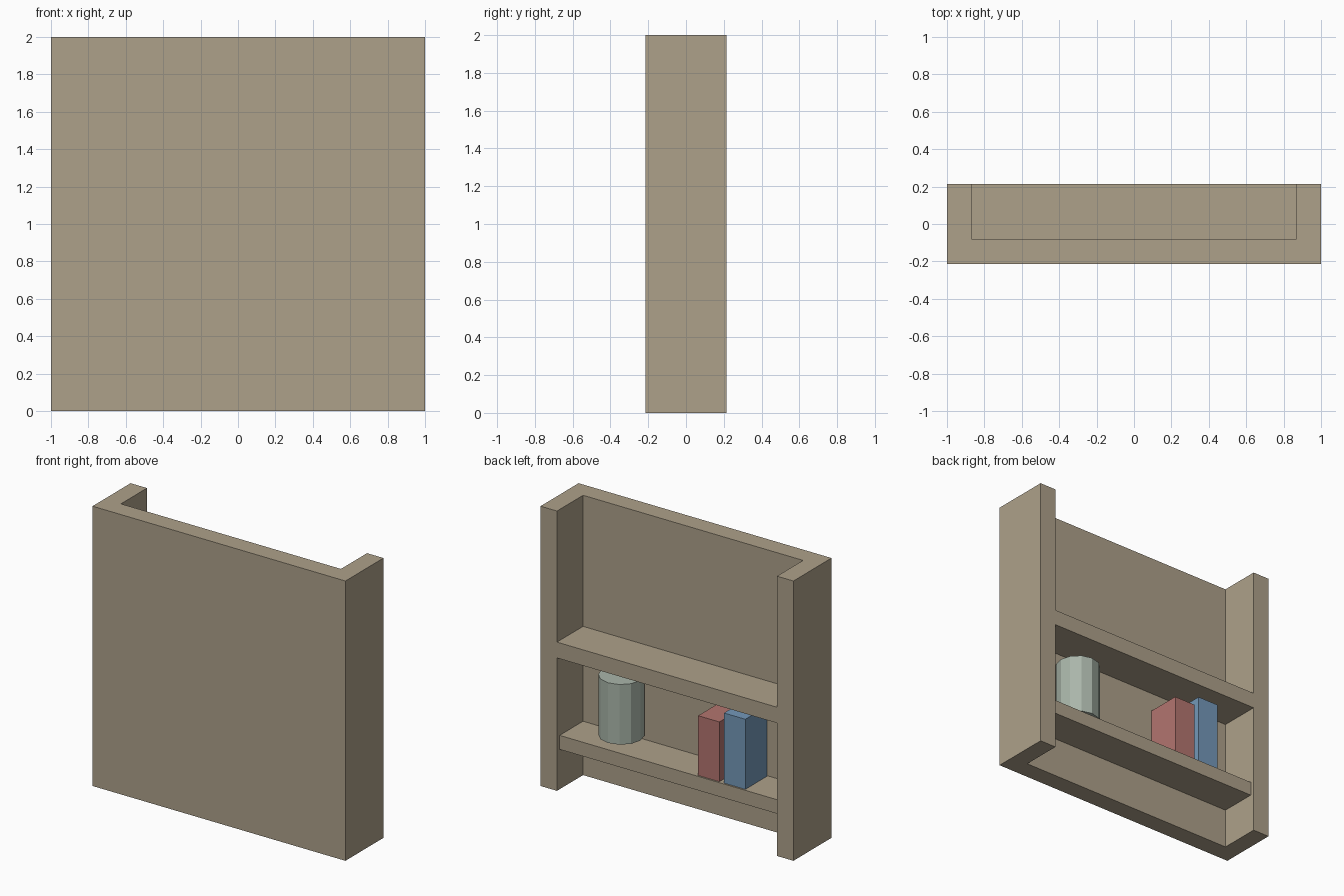
import bpy, bmesh

if "Cube" in bpy.data.objects:
    bpy.data.objects.remove(bpy.data.objects["Cube"])


def material(name, rgb):
    m = bpy.data.materials.new(name)
    m.diffuse_color = (*rgb, 1)
    m.use_nodes = True
    m.node_tree.nodes["Principled BSDF"].inputs["Base Color"].default_value = m.diffuse_color
    return m


BEIGE = material("beige wall", (0.42, 0.355, 0.255))
RED = material("dusty red", (0.45, 0.178, 0.159))
BLUE = material("muted blue", (0.174, 0.314, 0.485))
GREEN = material("pale green", (0.402, 0.468, 0.402))


def add_object(name, bm, mat):
    bmesh.ops.recalc_face_normals(bm, faces=bm.faces)
    mesh = bpy.data.meshes.new(name)
    bm.to_mesh(mesh)
    bm.free()
    mesh.materials.append(mat)
    obj = bpy.data.objects.new(name, mesh)
    bpy.context.collection.objects.link(obj)
    return obj


def prism(name, outline, z0, z1, mat):
    """Extrude a plan outline upward from z0 to z1."""
    bm = bmesh.new()
    face = bm.faces.new([bm.verts.new((x, y, z0)) for x, y in outline])
    top = bmesh.ops.extrude_face_region(bm, geom=[face])["geom"]
    verts = [v for v in top if isinstance(v, bmesh.types.BMVert)]
    bmesh.ops.translate(bm, verts=verts, vec=(0, 0, z1 - z0))
    return add_object(name, bm, mat)


def box(name, x0, x1, y0, y1, z0, z1, mat):
    return prism(name, [(x0, y0), (x1, y0), (x1, y1), (x0, y1)], z0, z1, mat)


# Wall panel with two side posts, open at the back
D, IN, BACK = 0.215, 0.87, -0.08
prism("wall_and_posts", [(-1, -D), (1, -D), (1, D), (IN, D), (IN, BACK),
                         (-IN, BACK), (-IN, D), (-1, D)], 0, 2, BEIGE)

# Shelves between the posts
box("upper_shelf", -IN, IN, BACK, D, 0.95, 1.063, BEIGE)
box("lower_shelf", -IN, IN, BACK, 0.185, 0.285, 0.385, BEIGE)

# Items on the lower shelf
box("red_box", -0.385, -0.217, -0.075, 0.173, 0.385, 0.812, RED)
box("blue_box", -0.59, -0.422, -0.075, 0.173, 0.385, 0.886, BLUE)

# Twelve-sided canister
bm = bmesh.new()
bmesh.ops.create_cone(bm, cap_ends=True, segments=12, radius1=0.15,
                      radius2=0.15, depth=0.43)
bmesh.ops.translate(bm, verts=bm.verts, vec=(0.503, 0.012, 0.635))
add_object("canister", bm, GREEN)
